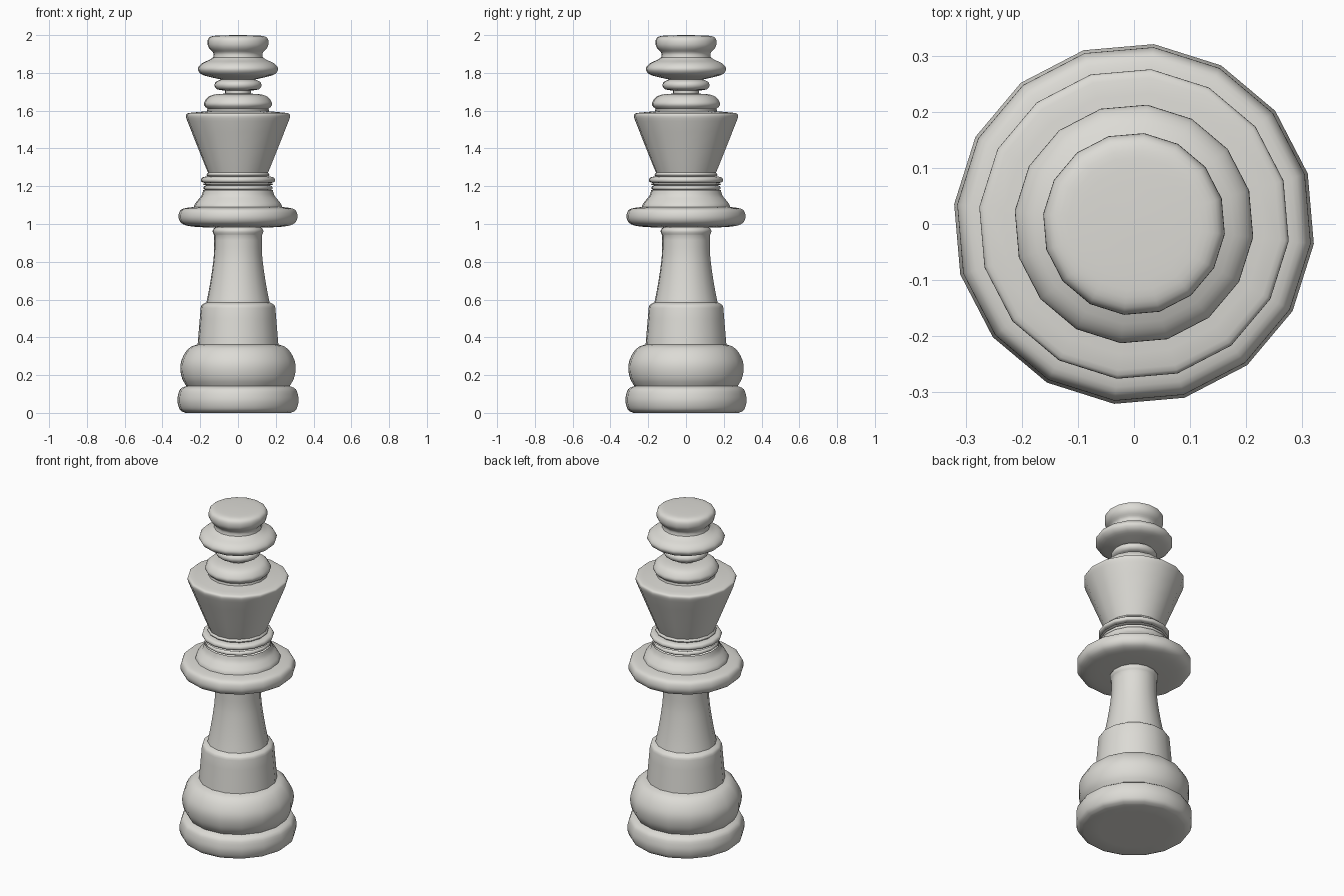
import bpy, math

SIDES = 16
TWIST = math.radians(-6.3)

mat = bpy.data.materials.new("warm light grey")
mat.diffuse_color = (0.72, 0.71, 0.67, 1)


def spline(pts, steps=3):
    """Catmull-Rom curve through (radius, height) points."""
    p = [pts[0]] + pts + [pts[-1]]
    out = []
    for a, b, c, d in zip(p, p[1:], p[2:], p[3:]):
        for k in range(steps):
            t = k / steps
            out.append(tuple(0.5 * (2 * b[i] + (c[i] - a[i]) * t
                       + (2 * a[i] - 5 * b[i] + 4 * c[i] - d[i]) * t * t
                       + (3 * b[i] - a[i] - 3 * c[i] + d[i]) * t ** 3) for i in (0, 1)))
    return out + [pts[-1]]


def lathe(name, *curves):
    """Turn smooth curves, joined at creases, into a 16-sided part."""
    prof = []
    for c in curves:
        prof += [q for q in spline(c) if not prof or math.dist(q, prof[-1]) > 1e-5]
    verts, faces, rings = [], [], []
    for r, z in prof:
        n = 1 if r < 1e-4 else SIDES
        rings.append([len(verts) + i for i in range(n)])
        for i in range(n):
            a = TWIST + math.tau * i / SIDES
            verts.append((r * math.cos(a), r * math.sin(a), z))
    for lo, hi in zip(rings, rings[1:]):
        for i in range(SIDES):
            j = (i + 1) % SIDES
            if len(lo) == 1:
                faces.append((lo[0], hi[j], hi[i]))
            elif len(hi) == 1:
                faces.append((lo[i], lo[j], hi[0]))
            else:
                faces.append((lo[i], lo[j], hi[j], hi[i]))
    me = bpy.data.meshes.new(name)
    me.from_pydata(verts, [], faces)
    me.materials.append(mat)
    ob = bpy.data.objects.new(name, me)
    bpy.context.collection.objects.link(ob)
    bpy.ops.object.select_all(action='DESELECT')
    ob.select_set(True)
    bpy.context.view_layer.objects.active = ob
    bpy.ops.object.shade_smooth_by_angle(angle=math.radians(40))
    return ob


# Foot disc and bulging base
lathe("foot", [(0, 0), (0.28, 0)],
      [(0.28, 0), (0.308, 0.015), (0.321, 0.05), (0.321, 0.085), (0.308, 0.125), (0.275, 0.142)])
lathe("base_bulge", [(0.275, 0.142), (0.297, 0.18), (0.307, 0.23), (0.302, 0.275),
                     (0.28, 0.32), (0.25, 0.35), (0.215, 0.362)])

# Stem: sleeve, then a concave shaft
lathe("stem_sleeve", [(0.215, 0.362), (0.199, 0.555)],
      [(0.199, 0.555), (0.192, 0.572), (0.168, 0.585)])
lathe("stem_shaft", [(0.168, 0.585), (0.155, 0.65), (0.14, 0.74), (0.128, 0.84), (0.127, 0.94)],
      [(0.127, 0.94), (0.135, 0.96), (0.13, 0.975), (0.115, 0.985)])

# Wide collar with a dome above it
lathe("collar", [(0.115, 0.98), (0.24, 0.986), (0.295, 1.0), (0.315, 1.025),
                 (0.315, 1.055), (0.302, 1.077), (0.27, 1.086), (0.235, 1.09)],
      [(0.235, 1.09), (0.23, 1.105), (0.215, 1.125), (0.195, 1.15), (0.185, 1.18)])

# Thin stacked neck rings
lathe("neck_rings", [(0.165, 1.178), (0.182, 1.185), (0.182, 1.198), (0.17, 1.205)],
      [(0.17, 1.205), (0.188, 1.21), (0.172, 1.217)],
      [(0.172, 1.217), (0.193, 1.222), (0.197, 1.235), (0.188, 1.247), (0.162, 1.252)],
      [(0.162, 1.252), (0.168, 1.26), (0.16, 1.272)])

# Flared crown
lathe("crown", [(0.16, 1.272), (0.19, 1.345), (0.27, 1.545)],
      [(0.27, 1.545), (0.277, 1.568), (0.275, 1.582), (0.262, 1.588)],
      [(0.262, 1.588), (0.165, 1.597)])

# Stacked finial discs
lathe("finial_lower_disc", [(0.165, 1.597), (0.163, 1.61)],
      [(0.163, 1.61), (0.18, 1.628), (0.178, 1.648), (0.155, 1.675), (0.115, 1.687), (0.068, 1.69)],
      [(0.068, 1.69), (0.068, 1.708)])
lathe("finial_small_ring", [(0.068, 1.706), (0.11, 1.713), (0.125, 1.732), (0.118, 1.752), (0.09, 1.765)])
lathe("finial_wide_disc", [(0.09, 1.765), (0.135, 1.775), (0.19, 1.79), (0.212, 1.812),
                           (0.21, 1.832), (0.19, 1.852), (0.155, 1.868), (0.132, 1.882)])
lathe("finial_cap", [(0.132, 1.882), (0.131, 1.905), (0.152, 1.928), (0.162, 1.95),
                     (0.16, 1.978), (0.142, 1.993), (0.1, 1.998), (0, 2.0)])
